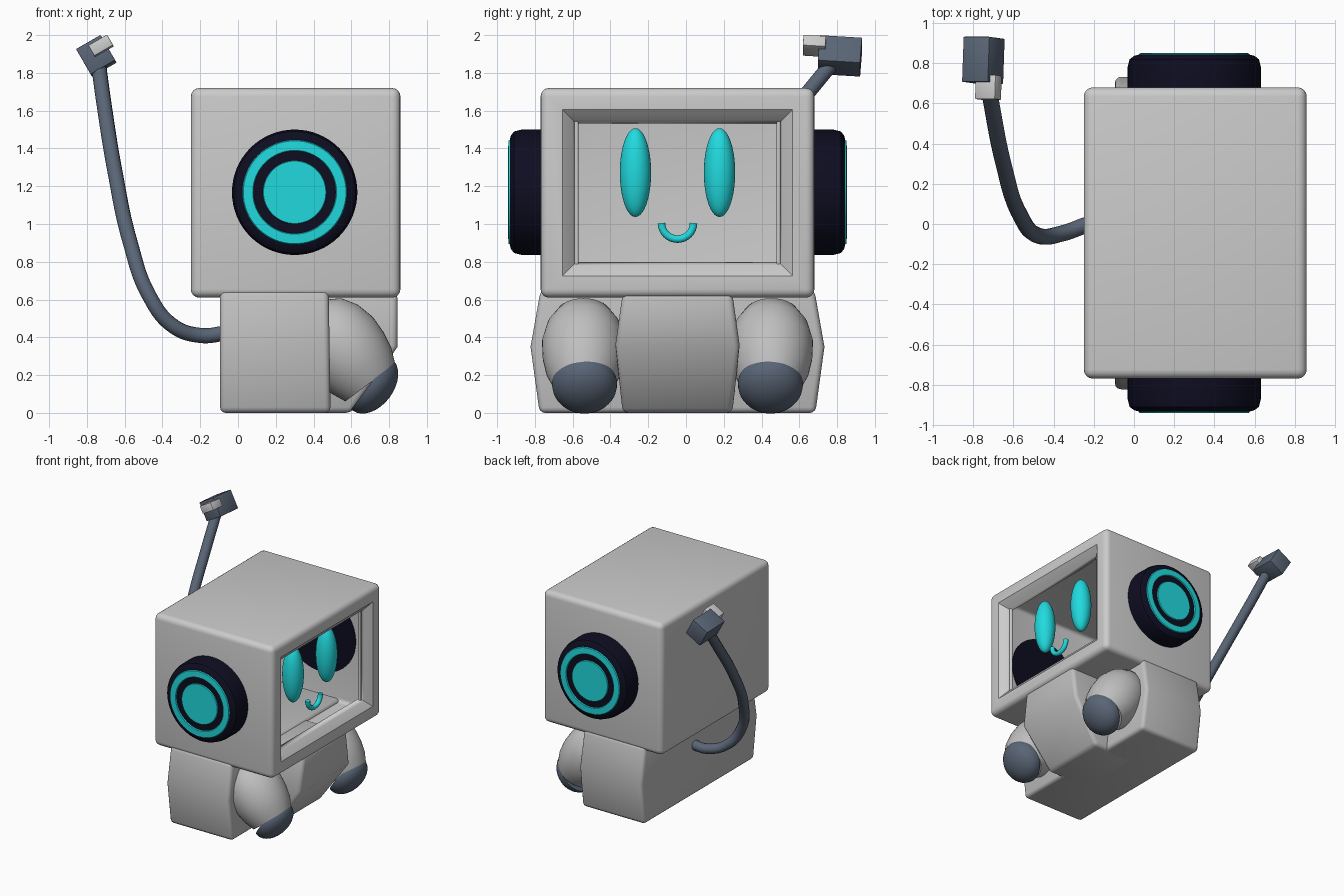
import bpy, bmesh, math
from mathutils import Vector, Matrix

if "Cube" in bpy.data.objects:
    bpy.data.objects.remove(bpy.data.objects["Cube"])

CY = -0.045  # symmetry plane in y


def material(name, rgb):
    m = bpy.data.materials.new(name)
    m.diffuse_color = (*rgb, 1)
    m.use_nodes = True
    m.node_tree.nodes["Principled BSDF"].inputs["Base Color"].default_value = m.diffuse_color
    return m


SHELL = material("light grey", (0.60, 0.60, 0.60))
BODY = material("mid grey", (0.52, 0.52, 0.52))
NAVY = material("dark navy", (0.004, 0.004, 0.015))
CYAN = material("cyan", (0.015, 0.70, 0.73))
SLATE = material("slate", (0.10, 0.13, 0.18))


def finish(name, bm, mats, angle=35):
    bmesh.ops.recalc_face_normals(bm, faces=bm.faces)
    me = bpy.data.meshes.new(name)
    bm.to_mesh(me)
    bm.free()
    ob = bpy.data.objects.new(name, me)
    bpy.context.collection.objects.link(ob)
    for m in mats:
        me.materials.append(m)
    bpy.ops.object.select_all(action='DESELECT')
    ob.select_set(True)
    bpy.context.view_layer.objects.active = ob
    bpy.ops.object.shade_smooth_by_angle(angle=math.radians(angle))
    return ob


def bevel(bm, width, segments, min_angle=0.5):
    edges = [e for e in bm.edges if e.calc_face_angle(0) > min_angle]
    bmesh.ops.bevel(bm, geom=edges, offset=width, segments=segments,
                    affect='EDGES', profile=0.5)


def box(name, size, matrix, mat, width):
    bm = bmesh.new()
    bmesh.ops.create_cube(bm, size=1)
    bmesh.ops.scale(bm, vec=size, verts=bm.verts)
    bevel(bm, width, 2)
    bm.transform(matrix)
    return finish(name, bm, [mat])


def lathe(name, profile, origin, axis, mats, rings=None, n=48):
    """Revolve (radius, distance) points round an axis; rings gives the colour of each band."""
    bm = bmesh.new()
    loops = []
    for r, d in profile:
        k = 1 if r == 0 else n
        loops.append([bm.verts.new((r * math.cos(2 * math.pi * i / n),
                                    r * math.sin(2 * math.pi * i / n), d)) for i in range(k)])
    for b, (p, q) in enumerate(zip(loops, loops[1:])):
        for i in range(n):
            j = (i + 1) % n
            corners = [p[i % len(p)], p[j % len(p)], q[j % len(q)], q[i % len(q)]]
            f = bm.faces.new(list(dict.fromkeys(corners)))
            f.material_index = rings[b] if rings else 0
    rot = Vector(axis).to_track_quat('Z', 'Y').to_matrix().to_4x4()
    bm.transform(Matrix.Translation(origin) @ rot)
    return finish(name, bm, mats)


def ellipsoid(name, centre, radii, mat):
    bm = bmesh.new()
    bmesh.ops.create_uvsphere(bm, u_segments=32, v_segments=20, radius=1)
    bm.transform(Matrix.Translation(centre) @ Matrix.Diagonal((*radii, 1)))
    return finish(name, bm, [mat], 60)


def tube(name, points, radius, mat, cyclic=False, smooth=True):
    cu = bpy.data.curves.new(name, 'CURVE')
    cu.dimensions = '3D'
    cu.bevel_depth = radius
    cu.bevel_resolution = 4
    cu.use_fill_caps = True
    if smooth:
        sp = cu.splines.new('BEZIER')
        sp.bezier_points.add(len(points) - 1)
        for bp, p in zip(sp.bezier_points, points):
            bp.co = p
            bp.handle_left_type = bp.handle_right_type = 'AUTO'
    else:
        sp = cu.splines.new('POLY')
        sp.points.add(len(points) - 1)
        for sv, p in zip(sp.points, points):
            sv.co = (*p, 1)
    sp.use_cyclic_u = cyclic
    cu.materials.append(mat)
    ob = bpy.data.objects.new(name, cu)
    bpy.context.collection.objects.link(ob)
    return ob


# Hollow head with a stepped window frame on +x
bm = bmesh.new()
bmesh.ops.create_cube(bm, size=1)
bmesh.ops.scale(bm, vec=(1.11, 1.45, 1.11), verts=bm.verts)
bmesh.ops.translate(bm, vec=(0.305, CY, 1.165), verts=bm.verts)
bevel(bm, 0.045, 4)
bm.normal_update()
front = max(bm.faces, key=lambda f: f.calc_center_median().x + f.calc_area())
front = max((f for f in bm.faces if f.normal.x > 0.99), key=lambda f: f.calc_area())
for thick, depth in ((0.07, 0), (0.055, -0.045), (0.02, -0.035)):
    bmesh.ops.inset_region(bm, faces=[front], thickness=thick, depth=depth,
                           use_even_offset=True)
bmesh.ops.delete(bm, geom=[front], context='FACES')
head = finish("head_shell", bm, [SHELL])
sol = head.modifiers.new("wall", 'SOLIDIFY')
sol.thickness = 0.015
sol.offset = -1

# Rounded rim inside the window
rim = []
for cy, cz, a0 in ((0.455, 1.55, 0), (-0.545, 1.55, 90), (-0.545, 0.79, 180), (0.455, 0.79, 270)):
    for k in range(5):
        a = math.radians(a0 + 22.5 * k)
        rim.append((0.79, cy + 0.035 * math.cos(a), cz + 0.035 * math.sin(a)))
tube("window_rim", rim, 0.012, SHELL, cyclic=True, smooth=False)

# Ears: banded discs on both sides
ear = [(0, -0.02), (0.332, -0.02), (0.332, 0.10), (0.322, 0.14), (0.30, 0.157), (0.277, 0.163),
       (0.272, 0.17), (0.222, 0.172), (0.218, 0.163), (0.168, 0.163), (0.165, 0.172), (0, 0.172)]
for side, s in (("left", 1), ("right", -1)):
    lathe(side + "_ear", ear, (0.3, CY + s * 0.725, 1.168), (0, s, 0), [NAVY, CYAN],
          [0, 0, 0, 0, 0, 1, 1, 1, 0, 1, 1], 64)

# Face
for side, s in (("left", 1), ("right", -1)):
    ellipsoid(side + "_eye", (0.70, CY + s * 0.2225, 1.272), (0.083, 0.083, 0.235), CYAN)
smile = [(0.74, CY + 0.085 * math.cos(a), 1.005 + 0.085 * math.sin(a))
         for a in (math.pi + math.pi * i / 16 for i in range(17))]
tube("smile", smile, 0.02, CYAN, smooth=False)


# Body: wide rear block, and a narrower belly at the front
def block(name, sections, width):
    """Stack of rectangles (z, x0, x1, half_width)."""
    bm = bmesh.new()
    rows = [[bm.verts.new(p) for p in ((x0, CY - w, z), (x1, CY - w, z),
                                       (x1, CY + w, z), (x0, CY + w, z))]
            for z, x0, x1, w in sections]
    bm.faces.new(rows[0])
    bm.faces.new(rows[-1])
    for a, b in zip(rows, rows[1:]):
        for i in range(4):
            j = (i + 1) % 4
            bm.faces.new((a[i], a[j], b[j], b[i]))
    bmesh.ops.recalc_face_normals(bm, faces=bm.faces)
    bevel(bm, width, 3, 0.7)
    return finish(name, bm, [BODY], 40)


block("rear_body", [(0, -0.095, 0.49, 0.73), (0.35, -0.095, 0.485, 0.778),
                    (0.65, -0.095, 0.48, 0.725)], 0.03)
block("belly", [(0, 0.2, 0.60, 0.29), (0.35, 0.2, 0.845, 0.33),
                (0.635, 0.2, 0.845, 0.29)], 0.03)

# Stubby arms with dark domed hands
arm = [(0, 0), (0.165, 0), (0.20, 0.08), (0.217, 0.17), (0.22, 0.27), (0.195, 0.37),
       (0.145, 0.45), (0.08, 0.49), (0, 0.505)]
dome = [(0, -0.01), (0.172, -0.01)] + [(0.172 * math.cos(a), 0.115 * math.sin(a))
                                     for a in (math.pi / 16 * i for i in range(8))] + [(0, 0.115)]
for side, s in (("left", 1), ("right", -1)):
    lathe(side + "_arm", arm, (0.70, CY + s * 0.497, 0.16), (-0.6, 0, 0.8), [BODY])
    lathe(side + "_hand", dome, (0.71, CY + s * 0.492, 0.15), (0.8, 0, -0.6), [SLATE])

# Cable tail
tube("tail_cable", [(-0.05, 0.02, 0.425), (-0.2, 0.005, 0.41), (-0.35, -0.045, 0.465),
                    (-0.47, -0.06, 0.62), (-0.57, 0.05, 0.90), (-0.65, 0.30, 1.27),
                    (-0.71, 0.60, 1.64), (-0.74, 0.78, 1.86)], 0.04, SLATE)

# Plug and prong at the tail end
tilt = Matrix.Rotation(math.radians(-30), 4, 'Y') @ Matrix.Rotation(math.radians(-4), 4, 'X')
box("plug", (0.15, 0.225, 0.155), Matrix.Translation((-0.75, 0.815, 1.89)) @ tilt, SLATE, 0.004)
box("plug_prong", (0.115, 0.12, 0.065), Matrix.Translation((-0.725, 0.68, 1.943)) @ tilt, SHELL, 0.004)
